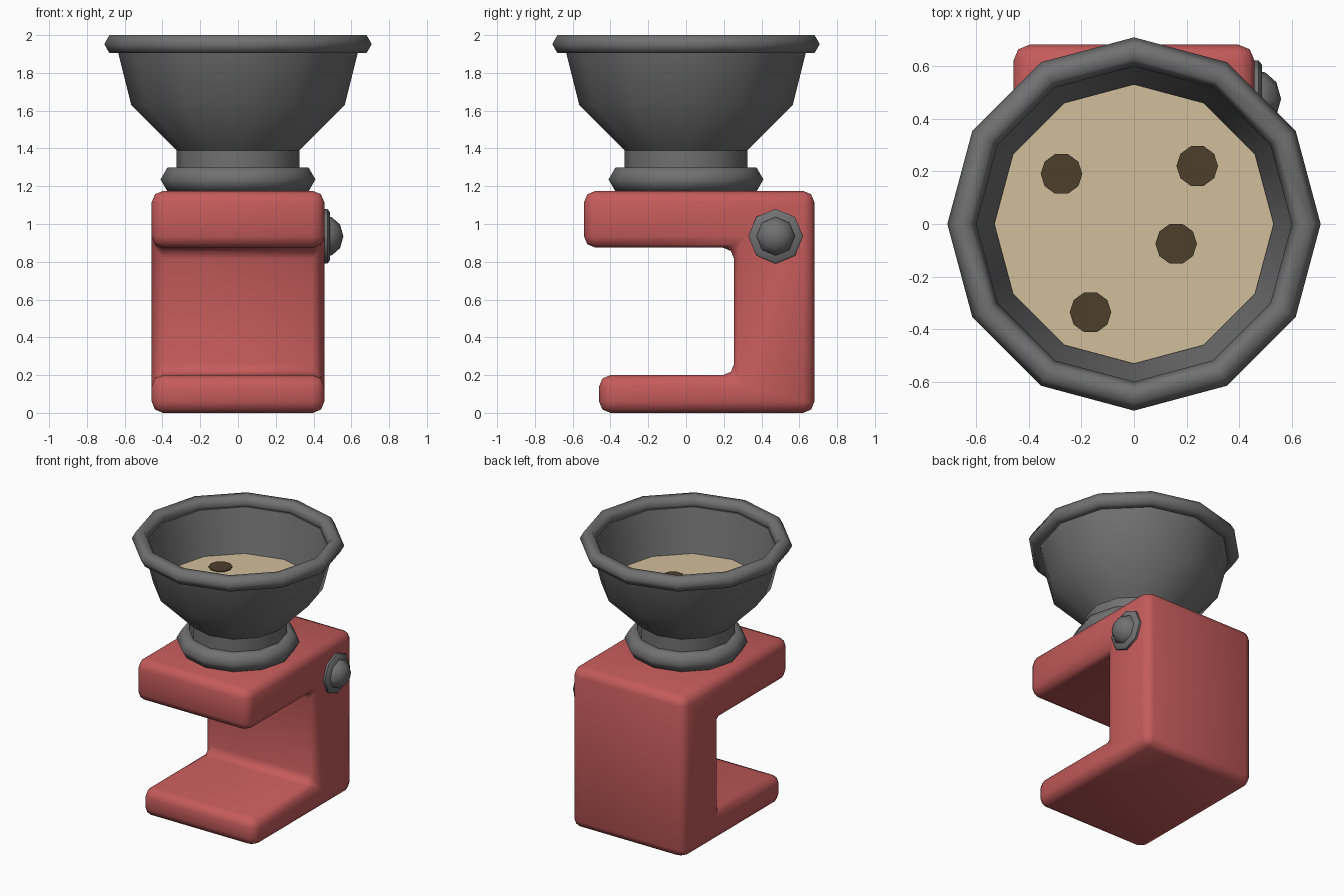
import bpy, bmesh, math
from mathutils import Matrix

if "Cube" in bpy.data.objects:
    bpy.data.objects.remove(bpy.data.objects["Cube"])


def material(name, rgb):
    m = bpy.data.materials.new(name)
    m.diffuse_color = (*rgb, 1)
    m.use_nodes = True
    m.node_tree.nodes["Principled BSDF"].inputs["Base Color"].default_value = m.diffuse_color
    return m


RED = material("red paint", (0.56, 0.105, 0.105))
GREY = material("dark grey metal", (0.165, 0.165, 0.165))
TAN = material("tan filling", (0.64, 0.51, 0.33))
BROWN = material("dark brown", (0.075, 0.05, 0.025))


def finish(name, bm, mat, angle=None):
    bmesh.ops.remove_doubles(bm, verts=bm.verts, dist=1e-5)
    bmesh.ops.recalc_face_normals(bm, faces=bm.faces)
    me = bpy.data.meshes.new(name)
    bm.to_mesh(me)
    bm.free()
    me.materials.append(mat)
    ob = bpy.data.objects.new(name, me)
    bpy.context.collection.objects.link(ob)
    if angle:
        bpy.ops.object.select_all(action='DESELECT')
        ob.select_set(True)
        bpy.context.view_layer.objects.active = ob
        bpy.ops.object.shade_smooth_by_angle(angle=math.radians(angle))
    return ob


def lathe(name, profile, sides, mat, angle=None, closed=False, matrix=None):
    """Spin (radius, height) points around z; a vertex lies on each axis."""
    bm = bmesh.new()
    rings = []
    for i in range(sides):
        a = 2 * math.pi * i / sides
        rings.append([bm.verts.new((r * math.cos(a), r * math.sin(a), h)) for r, h in profile])
    n = len(profile)
    for i in range(sides):
        p, q = rings[i], rings[(i + 1) % sides]
        for j in range(n if closed else n - 1):
            k = (j + 1) % n
            bm.faces.new((p[j], q[j], q[k], p[k]))
    bmesh.ops.dissolve_degenerate(bm, dist=1e-5, edges=bm.edges)
    if matrix:
        bm.transform(matrix)
    return finish(name, bm, mat, angle)


def ring(name, major, minor, z):
    """Twelve-sided ring with a hexagonal section."""
    section = [(major + minor * math.cos(math.pi * k / 3),
                z + minor * math.sin(math.pi * k / 3)) for k in range(6)]
    lathe(name, section, 12, GREY, 65, closed=True)


# C-shaped clamp body, extruded across x
bm = bmesh.new()
outline = [(-0.46, 0), (0.68, 0), (0.68, 1.175), (-0.54, 1.175),
           (-0.54, 0.875), (0.255, 0.875), (0.255, 0.2), (-0.46, 0.2)]
face = bm.faces.new([bm.verts.new((-0.457, y, z)) for y, z in outline])
ext = bmesh.ops.extrude_face_region(bm, geom=[face])
bmesh.ops.translate(bm, vec=(0.914, 0, 0),
                    verts=[v for v in ext["geom"] if isinstance(v, bmesh.types.BMVert)])
bmesh.ops.recalc_face_normals(bm, faces=bm.faces)
bmesh.ops.bevel(bm, geom=list(bm.edges), offset=0.06, segments=2, profile=0.5,
                affect='EDGES', clamp_overlap=True)
finish("clamp_body", bm, RED, 50)

# Hopper bowl with its neck, rim and collar
bowl = [(0, 1.2), (0.325, 1.2), (0.325, 1.39), (0.565, 1.63), (0.64, 1.93),
        (0.602, 1.93), (0.53, 1.61), (0, 1.61)]
lathe("hopper_bowl", bowl, 12, GREY, 40)
ring("hopper_rim", 0.653, 0.055, 1.9524)
ring("neck_collar", 0.338, 0.072, 1.236)

# Filling surface and its dark spots
lathe("filling", [(0, 1.60), (0.528, 1.60), (0.53, 1.622), (0, 1.622)], 12, TAN)
for i, (x, y) in enumerate([(-0.275, 0.19), (0.24, 0.22), (0.16, -0.075), (-0.165, -0.335)]):
    lathe(f"spot_{i + 1}", [(0, 1.620), (0.079, 1.620), (0.079, 1.629), (0, 1.629)], 10,
          BROWN, matrix=Matrix.Translation((x, y, 0)))

# Side bolt: washer and domed head pointing along +x
side = Matrix.Translation((0.44, 0.475, 0.935)) @ Matrix.Rotation(math.pi / 2, 4, 'Y')
lathe("bolt_washer", [(0, 0), (0.145, 0), (0.145, 0.033), (0.128, 0.046), (0, 0.046)], 8,
      GREY, 50, matrix=side)
lathe("bolt_head", [(0, 0.03), (0.105, 0.03), (0.1, 0.058), (0.063, 0.1), (0, 0.118)], 8,
      GREY, 50, matrix=side)
